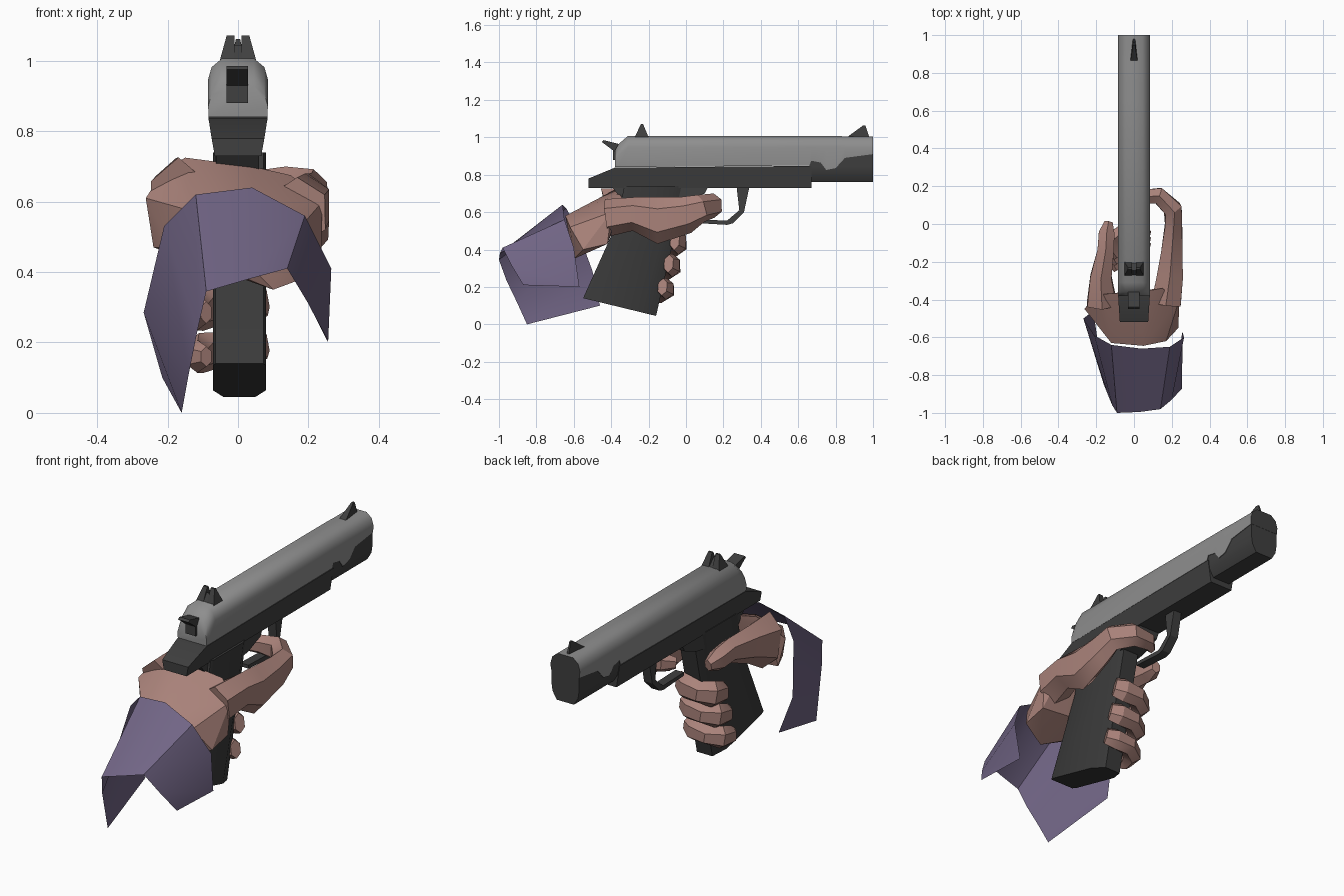
import bpy, bmesh, math
from mathutils import Vector

if "Cube" in bpy.data.objects:
    bpy.data.objects.remove(bpy.data.objects["Cube"])


def mat(name, col):
    m = bpy.data.materials.new(name)
    m.diffuse_color = (*col, 1)
    m.use_nodes = True
    m.node_tree.nodes["Principled BSDF"].inputs["Base Color"].default_value = m.diffuse_color
    return m


STEEL = mat("light steel", (0.27, 0.27, 0.27))
DARK = mat("dark steel", (0.05, 0.05, 0.05))
GRIP = mat("grip black", (0.042, 0.042, 0.042))
SKIN = mat("skin", (0.40, 0.225, 0.195))
CLOTH = mat("purple cloth", (0.165, 0.13, 0.235))


def finish(name, bm, mats, angle=30, rule=None):
    bmesh.ops.recalc_face_normals(bm, faces=bm.faces)
    if rule:
        for f in bm.faces:
            f.material_index = rule(f)
    me = bpy.data.meshes.new(name)
    bm.to_mesh(me)
    bm.free()
    for m in mats:
        me.materials.append(m)
    ob = bpy.data.objects.new(name, me)
    bpy.context.collection.objects.link(ob)
    bpy.ops.object.select_all(action='DESELECT')
    ob.select_set(True)
    bpy.context.view_layer.objects.active = ob
    bpy.ops.object.shade_smooth_by_angle(angle=math.radians(angle))
    return ob


def loft(name, rings, mats, angle=30, closed=True, rule=None):
    """Skin a row of rings; closed rings get end caps."""
    bm = bmesh.new()
    vs = [[bm.verts.new(p) for p in r] for r in rings]
    n = len(vs[0])
    for a, b in zip(vs, vs[1:]):
        for i in range(n if closed else n - 1):
            j = (i + 1) % n
            bm.faces.new((a[i], a[j], b[j], b[i]))
    if closed:
        bm.faces.new(vs[0])
        bm.faces.new(vs[-1])
    return finish(name, bm, mats, angle, rule)


def prism(name, profile, x0, x1, m):
    """Side profile (y, z) given thickness from x0 to x1."""
    return loft(name, [[(x, y, z) for y, z in profile] for x in (x0, x1)], [m])


def mirrored(half, y):
    """Half cross-section (x, z) mirrored into a full ring at y."""
    return [(x, y, z) for x, z in half] + [(-x, y, z) for x, z in reversed(half)]


def tube(name, path, sides=6):
    """Finger: path entries are (x, y, z, half width, half height)."""
    pts = [Vector(p[:3]) for p in path]
    rings = []
    for i, p in enumerate(path):
        t = (pts[min(i + 1, len(pts) - 1)] - pts[max(i - 1, 0)]).normalized()
        s = t.cross(Vector((0, 0, 1))).normalized()
        u = s.cross(t)
        rings.append([pts[i] + s * p[3] * math.cos(a) + u * p[4] * math.sin(a)
                      for a in (math.tau * (k + 0.5) / sides for k in range(sides))])
    return loft(name, rings, [SKIN], 32)


# Slide: chamfered section, scooped lower edge near the muzzle, dark muzzle face
slide = [(-.38, .84, .93), (-.36, .84, .965), (-.31, .84, 1.007), (.66, .85, 1.007),
         (.67, .875, 1.007), (.72, .865, 1.007), (.75, .825, 1.007), (.80, .835, 1.007),
         (.85, .89, 1.005), (1.0, .91, 1.005)]
loft("slide", [mirrored([(.083, b), (.085, t - .06), (.075, t - .025), (.045, t)], y)
               for y, b, t in slide], [STEEL, DARK], 40,
     rule=lambda f: int(f.normal.y > .9))

# Dark block under the muzzle
loft("muzzle_block", [mirrored([(.05, .76), (.074, .80), (.08, .84), (.08, .93)], y)
                      for y in (.66, .999)], [DARK])

# Frame with rear tang
loft("frame", [mirrored([(.066, .73), (w, t)], y)
               for y, t, w in ((-.52, .78, .075), (-.38, .838, .084), (.67, .847, .084))], [DARK])

# Hammer and the dark slot behind it
prism("hammer", [(-.36, .88), (-.39, .88), (-.39, .93), (-.45, .975), (-.44, .985),
                 (-.36, .965)], -.032, .028, DARK)

# Sights: the rear one in two halves around a notch
for side in (-1, 1):
    loft("rear_sight", [[(side * .01, y, z), (side * w, y, z), (side * w, y2, z), (side * .01, y2, z)]
                        for z, w, y, y2 in ((1.0, .052, -.275, -.2), (1.072, .032, -.24, -.23))], [DARK])
prism("rear_sight_base", [(-.275, 1.0), (-.245, 1.045), (-.2, 1.0)], -.03, .03, DARK)
loft("front_sight", [[(-.02, .86, 1.0), (.02, .86, 1.0), (.006, .98, 1.0), (-.006, .98, 1.0)],
                     [(-.006, .945, 1.062), (.006, .945, 1.062), (.004, .96, 1.062),
                      (-.004, .96, 1.062)]], [DARK])

# Grip: raked, with a bevelled front
section = [(0, .068), (.06, .075), (.8, .075), (1, .045)]
rings = []
for (ay, az), (by, bz) in (((-.55, .14), (-.16, .045)), ((-.37, .54), (-.065, .46)),
                           ((-.33, .74), (0, .74))):
    half = [(w, ay + (by - ay) * u, az + (bz - az) * u) for u, w in section]
    rings.append([(x + .004, y, z) for x, y, z in half] +
                 [(.004 - x, y, z) for x, y, z in reversed(half)])
loft("grip", rings, [GRIP])
prism("grip_neck", [(-.4, .74), (.12, .74), (.1, .7), (0, .66), (-.1, .645), (-.33, .65)],
      -.062, .06, DARK)

# Trigger guard
prism("trigger_guard", [(.27, .74), (.34, .74), (.31, .60), (.25, .54), (.22, .532), (.05, .542),
                        (.05, .56), (.22, .555), (.285, .61)], -.022, .026, DARK)

# Palm: hull of the wrist ring and the back of the hand
bm = bmesh.new()
for p in [(-.19, -.53, .47), (-.12, -.63, .57), (.05, -.645, .58), (.17, -.62, .52),
          (.235, -.55, .40), (.1, -.6, .35), (-.262, -.45, .61), (-.24, -.42, .47),
          (-.21, -.38, .69), (-.15, -.37, .725), (.04, -.36, .70), (.15, -.34, .675),
          (.24, -.40, .60), (.235, -.42, .43), (.09, -.38, .53)]:
    bm.verts.new(p)
hull = bmesh.ops.convex_hull(bm, input=bm.verts)
bmesh.ops.delete(bm, geom=[v for v in hull["geom_interior"] if isinstance(v, bmesh.types.BMVert)],
                 context='VERTS')
finish("palm", bm, [SKIN], 25)

# Index finger along the right side, bent into the guard
tube("index_finger", [(.17, -.42, .57, .09, .10), (.19, -.28, .59, .08, .09),
                      (.20, -.15, .555, .065, .125), (.21, .0, .585, .052, .10),
                      (.205, .08, .62, .055, .075), (.13, .15, .635, .05, .065),
                      (.03, .145, .635, .04, .05), (-.02, .11, .63, .02, .03)])

# Thumb along the left side
tube("thumb", [(-.17, -.42, .59, .09, .14), (-.175, -.28, .625, .065, .10),
               (-.15, -.14, .635, .05, .065), (-.145, -.05, .62, .048, .06),
               (-.135, .01, .61, .025, .03)])

# Three fingers wrapped round the front of the grip
for i, name in enumerate(("middle_finger", "ring_finger", "little_finger")):
    z, y, r = .43 - .125 * i, -.03 - .033 * i, .068 - .005 * i
    tube(name, [(.075, y - .03, z + .02, .03, r * .8), (.03, y - .01, z + .01, .045, r),
                (-.05, y - .01, z, .05, r * .85), (-.105, y - .045, z - .01, .05, r),
                (-.115, y - .11, z - .02, .035, r * .8), (-.09, y - .15, z - .02, .02, r * .5)])

# Open sleeve cuff between the wrist rim and the rear rim
wrist = [(-.215, -.46, .10), (-.268, -.50, .285), (-.21, -.59, .53), (-.12, -.64, .62),
         (.04, -.66, .64), (.19, -.65, .56), (.265, -.60, .41), (.256, -.57, .20)]
rear = [(-.16, -.85, 0), (-.14, -.90, .11), (-.115, -.96, .235), (-.09, -1, .345),
        (.03, -.995, .38), (.14, -.98, .41), (.20, -.93, .31), (.255, -.87, .21)]
loft("sleeve", [rear, wrist], [CLOTH], 35, closed=False)
